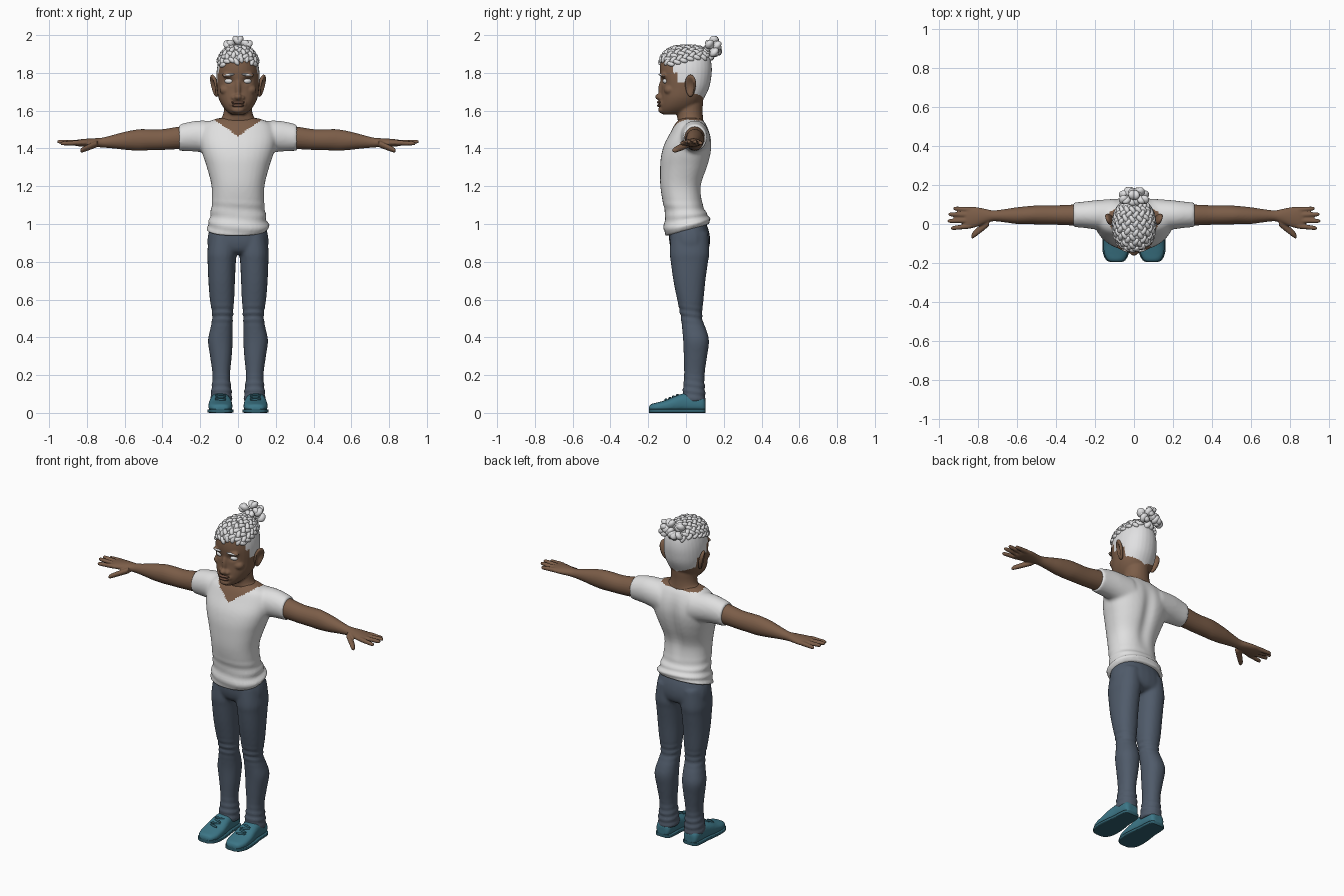
import bpy, bmesh
from math import sin, cos, pi, exp, radians, copysign
from mathutils import Vector, Matrix, Euler
from mathutils.bvhtree import BVHTree

if "Cube" in bpy.data.objects:
    bpy.data.objects.remove(bpy.data.objects["Cube"], do_unlink=True)


def material(name, red, green, blue):
    mat = bpy.data.materials.new(name)
    mat.use_nodes = True
    mat.diffuse_color = (red, green, blue, 1)
    shader = next(n for n in mat.node_tree.nodes if n.type == 'BSDF_PRINCIPLED')
    shader.inputs["Base Color"].default_value = (red, green, blue, 1)
    shader.inputs["Roughness"].default_value = 0.7
    return mat


skin = material("brown skin", 0.2, 0.11, 0.065)
lip = material("dark lips", 0.14, 0.07, 0.045)
cloth = material("white cloth", 0.74, 0.74, 0.74)
hair = material("silver hair", 0.75, 0.75, 0.76)
eye_white = material("eye white", 0.8, 0.8, 0.8)
denim = material("blue denim", 0.08, 0.105, 0.145)
teal = material("teal canvas", 0.045, 0.18, 0.24)
dark_teal = material("dark teal rubber", 0.03, 0.12, 0.16)


def smooth_rows(rows, steps=4):
    """Catmull-Rom interpolation between the key cross-sections."""
    out, last = [], len(rows) - 1
    for i in range(last):
        keys = [rows[max(0, min(last, i + k - 1))] for k in range(4)]
        for s in range(steps):
            t = s / steps
            out.append([0.5 * (2 * b + (c - a) * t + (2 * a - 5 * b + 4 * c - d) * t * t
                               + (3 * b - a - 3 * c + d) * t ** 3)
                        for a, b, c, d in zip(*keys)])
    out.append(rows[-1])
    return out


def loft(bm, rows, axis='z', power=2.0, sides=24):
    """Rows are (position on axis, u min, u max, v min, v max)."""
    place = {'z': lambda s, u, v: (u, v, s), 'x': lambda s, u, v: (s, u, v),
             'y': lambda s, u, v: (u, s, v)}[axis]
    rings = []
    for s, u0, u1, v0, v1 in smooth_rows(rows):
        ring = []
        for i in range(sides):
            c, d = cos(2 * pi * i / sides), sin(2 * pi * i / sides)
            c = copysign(abs(c) ** (2 / power), c)
            d = copysign(abs(d) ** (2 / power), d)
            ring.append(bm.verts.new(place(s, (u0 + u1 + (u1 - u0) * c) / 2,
                                           (v0 + v1 + (v1 - v0) * d) / 2)))
        rings.append(ring)
    for a, b in zip(rings, rings[1:]):
        for i in range(sides):
            j = (i + 1) % sides
            bm.faces.new((a[i], a[j], b[j], b[i]))
    bm.faces.new(rings[0])
    bm.faces.new(rings[-1])


def sym(rows):
    return [(z, -w, w, front, back) for z, w, front, back in rows]


def ball(bm, loc, scale, rot=None):
    bmesh.ops.create_uvsphere(bm, u_segments=14, v_segments=9, radius=1,
                              matrix=Matrix.LocRotScale(Vector(loc), rot, Vector(scale)))


def finish(bm, name, mats, voxel=0, relax=4, mirror=False, shape=None, rule=None):
    bmesh.ops.recalc_face_normals(bm, faces=bm.faces[:])
    mesh = bpy.data.meshes.new(name)
    bm.to_mesh(mesh)
    bm.free()
    ob = bpy.data.objects.new(name, mesh)
    bpy.context.scene.collection.objects.link(ob)
    if mirror:
        ob.modifiers.new("mirror", 'MIRROR').use_mirror_merge = False
    if voxel:
        mod = ob.modifiers.new("remesh", 'REMESH')
        mod.mode, mod.voxel_size = 'VOXEL', voxel
        mod = ob.modifiers.new("relax", 'SMOOTH')
        mod.factor, mod.iterations = 0.5, relax
    if ob.modifiers:
        deps = bpy.context.evaluated_depsgraph_get()
        mesh = bpy.data.meshes.new_from_object(ob.evaluated_get(deps))
        ob.modifiers.clear()
        ob.data = mesh
    mesh.materials.clear()
    for mat in mats:
        mesh.materials.append(mat)
    if shape:
        for v in mesh.vertices:
            shape(v.co)
    for p in mesh.polygons:
        p.use_smooth = True
        p.material_index = rule(p.center) if rule else 0
    if not voxel:
        mesh.set_sharp_from_angle(angle=radians(50))
    return ob


# Shirt: torso and sleeves fused, with a V neck coloured as skin
bm = bmesh.new()
loft(bm, sym([(.965, .16, -.108, .125), (.985, .165, -.118, .13), (1.02, .152, -.116, .122),
              (1.06, .146, -.11, .105), (1.1, .14, -.12, .09), (1.2, .14, -.136, .083),
              (1.3, .165, -.137, .116), (1.36, .185, -.132, .132), (1.42, .2, -.116, .138),
              (1.48, .2, -.085, .128), (1.53, .175, -.058, .105), (1.56, .11, -.03, .08)]),
     power=2.3, sides=32)
loft(bm, [(.1, -.04, .13, 1.36, 1.545), (.2, -.028, .122, 1.38, 1.548),
          (.26, -.02, .115, 1.385, 1.54), (.312, -.016, .11, 1.387, 1.527)], 'x')


def shirt_shape(co):
    if co.y > 0 and 1.1 < co.z < 1.53:
        co.y -= .016 * exp(-(co.x / .035) ** 2) * sin((co.z - 1.1) / .43 * pi)
    if co.z < 1.14:
        fold = .02 * sin(co.z * 120 + co.x * 9) * (1.14 - co.z) / .1
        co.x *= 1 + fold
        co.y *= 1 + fold
    if co.z < 1.08:
        co.z += .28 * co.y * (1.08 - co.z) / .115


def shirt_rule(c):
    edge = 1.465 + .7 * abs(c.x) if c.y < .02 else 1.547
    return 1 if c.z > edge and abs(c.x) < .13 else 0


finish(bm, "shirt", [cloth, skin], .01, 5, True, shirt_shape, shirt_rule)

# Arms and hands
bm = bmesh.new()
loft(bm, [(.2, -.008, .1, 1.4, 1.52), (.3, -.008, .1, 1.397, 1.517), (.4, -.004, .096, 1.392, 1.502),
          (.48, -.003, .096, 1.39, 1.502), (.53, -.001, .093, 1.388, 1.501),
          (.6, 0, .086, 1.393, 1.488), (.66, .008, .077, 1.4, 1.472), (.72, .014, .07, 1.405, 1.457),
          (.76, .004, .077, 1.408, 1.454), (.81, -.016, .087, 1.409, 1.451),
          (.85, -.024, .087, 1.412, 1.446), (.872, -.02, .08, 1.418, 1.44)], 'x')


def digit(start, end, r, wide=1.0):
    start, end = Vector(start), Vector(end)
    rows = []
    for t, k in ((0, 1.1), (.3, 1.05), (.5, 1), (.8, .9), (.95, .7), (1, .35)):
        p = start.lerp(end, t)
        rows.append((p.x, p.y - r * k * wide, p.y + r * k * wide, p.z - r * k, p.z + r * k))
    loft(bm, rows, 'x', sides=12)


for base, tip, reach, drop in ((.073, .08, .928, 1.427), (.046, .05, .954, 1.436),
                               (.018, .015, .958, 1.436), (-.01, -.022, .94, 1.426)):
    digit((.84, base, 1.43), (reach, tip, drop), .0125)
digit((.745, .012, 1.425), (.835, -.064, 1.388), .017, 1.3)
finish(bm, "arms", [skin], .005, 3, True)

# Jeans: hips and legs fused
bm = bmesh.new()
loft(bm, sym([(1.03, .13, -.085, .085), (1, .14, -.09, .108), (.95, .157, -.09, .124),
              (.9, .162, -.088, .127), (.86, .15, -.075, .115), (.84, .12, -.05, .08)]), power=2.3)
loft(bm, [(.95, .005, .15, -.08, .118), (.85, .006, .163, -.086, .124), (.8, .011, .161, -.081, .117),
          (.7, .016, .157, -.067, .103), (.6, .02, .149, -.047, .093), (.53, .026, .138, -.032, .086),
          (.49, .028, .138, -.026, .088), (.44, .028, .148, -.02, .108), (.38, .028, .159, -.015, .122),
          (.3, .033, .148, -.012, .112), (.2, .042, .135, -.01, .098), (.12, .034, .142, -.017, .101),
          (.06, .03, .147, -.024, .104)], power=2.2)


def jeans_shape(co):
    side = copysign(.09, co.x)
    for middle, spread in ((.12, .06), (.52, .04)):
        fold = .045 * sin(co.z * 170 + co.y * 25) * exp(-((co.z - middle) / spread) ** 2)
        co.x += (co.x - side) * fold
        co.y += (co.y - .04) * fold


finish(bm, "jeans", [denim], .009, 3, True, jeans_shape)

# Shoes, soles and laces
profile = [(-.196, .022, .032), (-.186, .044, .046), (-.15, .061, .056), (-.1, .064, .07),
           (-.05, .06, .092), (0, .053, .105), (.05, .051, .1), (.09, .045, .085), (.103, .03, .065)]
bm = bmesh.new()
loft(bm, [(y, .093 - w, .093 + w, .004, h) for y, w, h in profile], 'y', 2.6)
finish(bm, "shoes", [teal], .007, 2, True)
bm = bmesh.new()
loft(bm, [(y, .09 - w * 1.04, .096 + w * 1.04, 0, .02) for y, w, h in profile], 'y', 7, 32)
finish(bm, "shoe_soles", [dark_teal], mirror=True)
bm = bmesh.new()
for i in range(4):
    ball(bm, (.093, -.105 + i * .02, .069 + i * .008), (.03, .006, .007), Euler((0, 0, .25 * (-1) ** i)))
finish(bm, "shoe_laces", [dark_teal], mirror=True)

# Head and neck, with the shaved hair coloured by a hairline rule
bm = bmesh.new()
loft(bm, sym([(1.58, .036, -.125, 0), (1.6, .062, -.137, .04), (1.63, .086, -.138, .072),
              (1.67, .104, -.134, .098), (1.72, .112, -.13, .122), (1.77, .115, -.135, .133),
              (1.82, .112, -.139, .137), (1.87, .1, -.132, .131), (1.905, .082, -.112, .115),
              (1.93, .054, -.072, .08), (1.938, .02, -.03, .04)]), power=2.15, sides=32)
loft(bm, sym([(1.48, .09, -.03, .085), (1.54, .108, -.042, .092), (1.565, .085, -.047, .09),
              (1.6, .075, -.05, .088), (1.66, .072, -.05, .09), (1.7, .06, -.04, .08)]))
for loc, scale in (((0, -.143, 1.673), (.021, .021, .017)), ((.021, -.131, 1.668), (.016, .017, .014)),
                   ((0, -.13, 1.715), (.015, .016, .05)), ((0, -.112, 1.638), (.054, .034, .034)),
                   ((0, -.128, 1.604), (.034, .02, .018)), ((.062, -.087, 1.71), (.036, .03, .028)),
                   ((.045, -.118, 1.788), (.042, .018, .014))):
    ball(bm, loc, scale)


def face_shape(co):
    if co.y < 0:
        co.y += .013 * exp(-((abs(co.x) - .046) / .025) ** 2 - ((co.z - 1.757) / .017) ** 2)


def hairline(c):
    shaved = (c.z > 1.862 or (c.y > -.068 and c.z > 1.8) or (c.y > -.045 and c.z > 1.75)
              or (c.y > .045 and c.z > 1.655 + .35 * abs(c.x)))
    return 1 if shaved else 0


head = finish(bm, "head", [skin, hair], .006, 3, True, face_shape, hairline)

# Ears with a dished outer side
bm = bmesh.new()
bmesh.ops.create_uvsphere(bm, u_segments=20, v_segments=14, radius=1)
for v in bm.verts:
    if v.co.x > 0:
        v.co.x *= 1.8 * (v.co.y ** 2 + v.co.z ** 2) - .2
    v.co.y *= 1 + .2 * v.co.z
bm.transform(Matrix.LocRotScale(Vector((.124, .024, 1.732)), Euler((-.1, .2, -.4)), Vector((.016, .03, .06))))
finish(bm, "ears", [skin], mirror=True)

# Eyes, brows and lips
bm = bmesh.new()
ball(bm, (.046, -.102, 1.757), (.026, .022, .016), Euler((0, 0, .2)))
finish(bm, "eyes", [eye_white], mirror=True)
bm = bmesh.new()
ball(bm, (.052, -.127, 1.789), (.036, .012, .007), Euler((0, .1, .42)))
finish(bm, "eyebrows", [hair], mirror=True)
bm = bmesh.new()
ball(bm, (0, -.137, 1.644), (.037, .018, .009))
ball(bm, (0, -.136, 1.627), (.033, .018, .009))
finish(bm, "lips", [lip])

# Braids following the scalp from the hairline back to the bun
tree = BVHTree.FromPolygons([v.co for v in head.data.vertices],
                            [tuple(p.vertices) for p in head.data.polygons])


def scalp(roll, t):
    pitch = radians(-66 + abs(roll) / 3) * (1 - t) + radians(48) * t
    roll = radians(roll) * (1 - .45 * t * t)
    way = Vector((sin(roll) * cos(pitch), sin(pitch), cos(roll) * cos(pitch)))
    return tree.ray_cast(Vector((0, 0, 1.8)), way)[:2]


bm = bmesh.new()
links = 13
for roll in range(-57, 58, 19):
    for i in range(links):
        t = i / (links - 1)
        spot, normal = scalp(roll, t)
        along = scalp(roll, t + .03)[0] - scalp(roll, t - .03)[0]
        side = normal.cross(along).normalized()
        along = side.cross(normal).normalized()
        turn = (-1) ** i
        frame = Matrix((along, side, normal)).transposed() @ Matrix.Rotation(turn * .6, 3, 'Z')
        ball(bm, spot + side * turn * .009, (.023, .013, .013), frame)
finish(bm, "braids", [hair])

# Bun of knotted braid ends
bm = bmesh.new()
knots = [(.054 * sin(i * pi / 3), .137 + .012 * (-1) ** i, 1.93 + .042 * cos(i * pi / 3)) for i in range(6)]
knots += [(0, .16, 1.93), (0, .115, 1.925), (.025, .165, 1.945), (-.025, .165, 1.915)]
for i, knot in enumerate(knots):
    for turn in (-1, 1):
        ball(bm, Vector(knot) + Vector((turn * .006, 0, 0)), (.019, .025, .028),
             Euler((.3 * turn, .7 * turn, i)))
finish(bm, "hair_bun", [hair])
